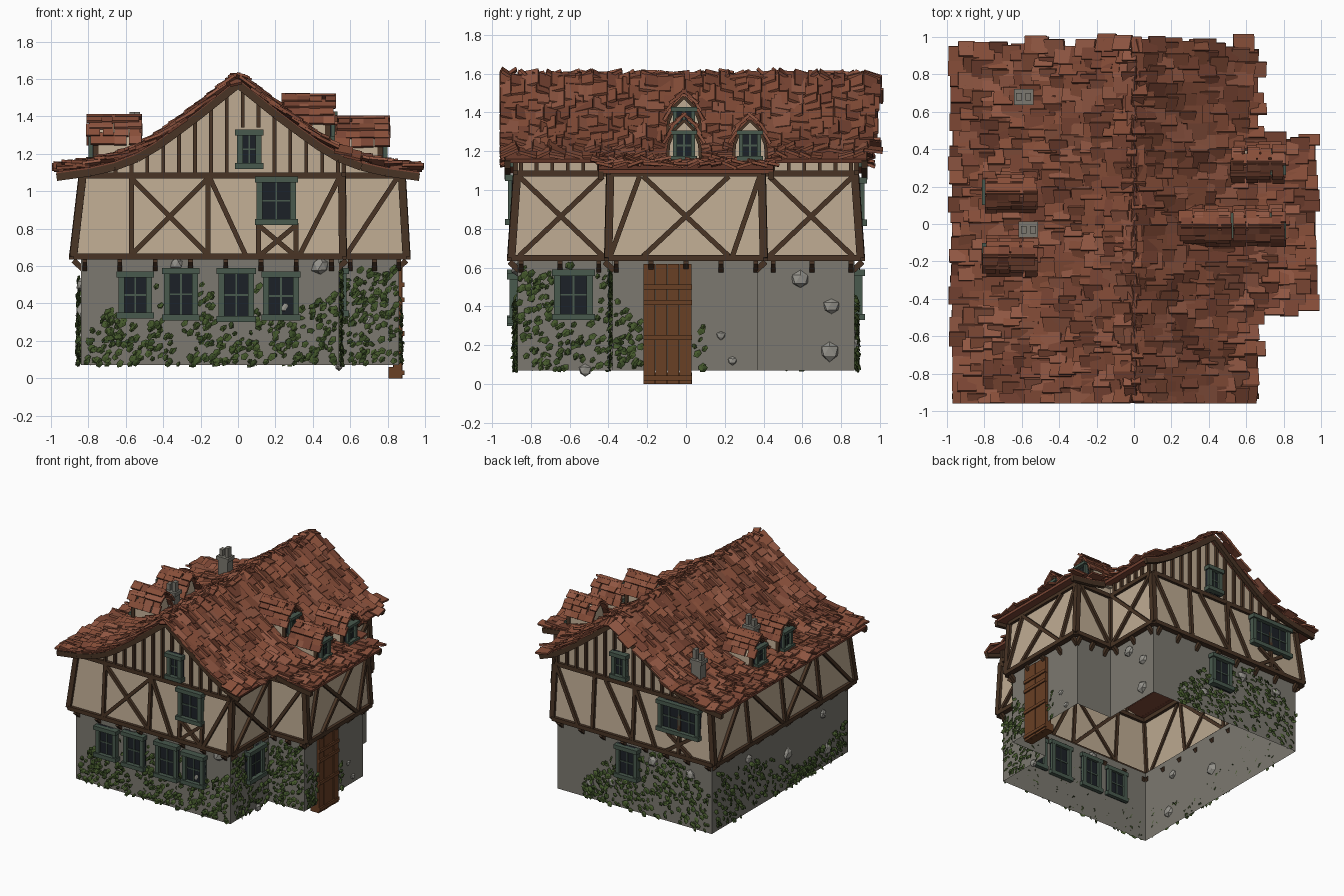
import bpy, bmesh, random, math
from mathutils import Vector as V

if "Cube" in bpy.data.objects:
    bpy.data.objects.remove(bpy.data.objects["Cube"])
random.seed(7)
R = random.uniform
parts = {}
COL = dict(stone=(.2, .19, .16), plaster=(.52, .41, .29), timber=(.065, .034, .018), tile=(.24, .075, .04),
           tile_dark=(.19, .058, .033), tile_light=(.28, .095, .055), frame=(.065, .1, .075), glass=(.012, .015, .02),
           leaf=(.06, .1, .025), leaf_dark=(.04, .07, .018), door=(.14, .05, .018), rock=(.3, .29, .26))

def add(part, col, verts, faces):
    vs, fs, _ = parts.setdefault(part, ([], [], col))
    b = len(vs)
    vs += [tuple(v) for v in verts]
    fs += [[b + i for i in f] for f in faces]

def beam(part, col, p, q, w, d, n):
    """Box from p to q, w wide, d deep along n."""
    p, q = V(p), V(q)
    x = (q - p).normalized()
    y = V(n).cross(x).normalized()
    z = x.cross(y)
    vs = [e + y * (a * w / 2) + z * (b * d / 2) for e in (p, q) for a, b in ((-1, -1), (1, -1), (1, 1), (-1, 1))]
    add(part, col, vs, [(0, 3, 2, 1), (4, 5, 6, 7), (0, 1, 5, 4), (1, 2, 6, 5), (2, 3, 7, 6), (3, 0, 4, 7)])

def loft(part, col, rings):
    n = len(rings[0])
    add(part, col, [v for r in rings for v in r],
        [(k*n + i, k*n + (i+1) % n, (k+1)*n + (i+1) % n, (k+1)*n + i) for k in range(len(rings)-1) for i in range(n)])

PROF = [(0, 1.61), (.1, 1.53), (.2, 1.45), (.32, 1.36), (.43, 1.28), (.54, 1.215), (.66, 1.17), (.79, 1.14), (1.0, 1.115), (1.2, 1.1)]
def roof(x):
    x = abs(x)
    for (a, za), (b, zb) in zip(PROF, PROF[1:]):
        if x <= b:
            return za + (zb - za) * (x - a) / (b - a)

# Wall planes: normal, distance at ground floor / overhang / wall top
WALL = dict(F=((0, -1, 0), .87, .9, .87), B=((0, 1, 0), .87, .9, .87), L=((-1, 0, 0), .84, .88, .83),
            R=((1, 0, 0), .54, .56, .555), E=((1, 0, 0), .86, .9, .875), S=((0, -1, 0), .38, .4, .39), N=((0, 1, 0), .37, .4, .39))
def P(w, u, z, off=0):
    n, g, lo, hi = WALL[w]
    d = g if z < .64 else lo + (hi - lo) * min(1, (z - .65) / .43)
    return V(n) * (d + off) + (V((0, u, z)) if n[0] else V((u, 0, z)))

def ring(k, z):
    f, l, r, e, s, n = [WALL[c][k] for c in 'FLRESN']
    pts = [(-l, -f), (r, -f), (r, -s), (e, -s), (e, n), (r, n), (r, f), (-l, f)]
    return [(x, y, z if z else roof(x) - .02) for x, y in pts]

# Shell: ground floor, jettied upper floor, gables
loft("ground_floor_walls", 'stone', [ring(1, .07), ring(1, .65)])
loft("upper_floor_walls", 'plaster', [ring(1, .65), ring(2, .65), ring(3, 1.08), ring(3, None)])
for s in (-1, 1):
    xs = [-.83] + [x * .1 for x in range(-8, 6)] + [.555]
    add("gable_walls", 'plaster', [(x, s * .87, roof(x) - .02) for x in xs], [tuple(range(len(xs)))])

def stick(w, u1, z1, u2, z2, t=.026):
    beam("timber_frame", 'timber', P(w, u1, z1, .005), P(w, u2, z2, .005), t, .035, WALL[w][0])
def cross(w, a, b, z1=.66, z2=1.07):
    stick(w, a, z1, b, z2)
    stick(w, a, z2, b, z1)

# Horizontal beams, corner posts and overhang brackets
for z, k in ((.65, 2), (1.085, 3)):
    r = ring(k, z)
    for i in range(8):
        d = V(r[(i+1) % 8]) - V(r[i])
        beam("timber_frame", 'timber', r[i], r[(i+1) % 8], .032, .045, d.cross(V((0, 0, 1))))
for a, b in zip(ring(2, .65), ring(3, 1.08)):
    beam("timber_frame", 'timber', a, b, .04, .04, (1, 0, 0))
for w, a, b in (('F', -.82, .5), ('B', -.82, .5), ('L', -.85, .85), ('R', -.85, -.45), ('R', .45, .85),
                ('E', -.36, .36), ('S', .6, .86), ('N', .6, .86)):
    n = max(2, round((b - a) / .18))
    for i in range(n + 1):
        u = a + (b - a) * i / n
        beam("overhang_brackets", 'timber', P(w, u, .585, -.01), P(w, u, .63, .04), .025, .03, WALL[w][0])

# Bracing of each wall
for w in 'FB':
    s = 1 if w == 'F' else -1
    for u in (-.57, -.16):
        stick(w, u, .65, u, 1.08)
    x = .08 if w == 'F' else -.32
    if w == 'F':
        cross(w, -.57, -.16)
        stick(w, -.15, 1.07, .04, .66)
        cross(w, .12, .3, .66, .81)
        for u in (.11, .31):
            stick(w, u, .65, u, .83)
    else:
        stick(w, -.16, .66, .1, 1.07)
        stick(w, .2, .65, .2, 1.08)
        cross(w, -.68, -.46, .66, .81)
        stick(w, -.17, 1.07, -.36, .66)
    stick(w, .54, 1.07, .33, .66)
    for i in range(-8, 7):
        u = i * .085 + .025
        lo = 1.34 if -.03 < u < .13 and w == 'F' or -.11 < u < .05 and w == 'B' else 1.08
        stick(w, u, lo, u, roof(u) - .02, .02)
cross('R', -.86, -.43)
cross('R', .43, .86)
for s in (-1, 1):
    for i in range(6):
        stick('R', s * (.45 + i * .08), 1.08, s * (.45 + i * .08), 1.2, .02)
    stick('E', s * .39, .66, s * .24, 1.07) if s < 0 else stick('E', .24, .66, .38, 1.07)
cross('E', -.22, .22)
for w in 'SN':
    stick(w, .58, .66, .85, 1.07)
for u in (-.45, 0, .45):
    stick('L', u, .65, u, 1.08)
cross('L', -.45, 0)
stick('L', .03, .66, .42, 1.07)
stick('L', -.85, .66, -.48, 1.07)
stick('L', .85, .66, .48, 1.07)

# Windows
def window(c, n, w, h, bars=1, t=.032):
    c, n, up = V(c), V(n), V((0, 0, 1))
    x = up.cross(n)
    beam("window_glass", 'glass', c - up*h/2, c + up*h/2, w, .03, n)
    for s in (-1, 1):
        beam("window_frames", 'frame', c + x*s*(w-t)/2 - up*h/2, c + x*s*(w-t)/2 + up*h/2, t, .07, n)
        e = c + up*s*(h-t)/2 + n*.006
        beam("window_frames", 'frame', e - x*(w/2+.01), e + x*(w/2+.01), t, .085, n)
    for i in range(bars):
        e = c + x*w*((i+1)/(bars+1) - .5)
        beam("window_frames", 'frame', e - up*h/2, e + up*h/2, .009, .042, n)
    beam("window_frames", 'frame', c - x*w/2, c + x*w/2, .009, .042, n)

WIN = [('F', -.55, .445, .18, .25), ('F', -.305, .45, .18, .28), ('F', -.01, .445, .19, .29), ('F', .23, .44, .19, .26),
       ('F', .205, .95, .21, .26), ('F', .06, 1.225, .13, .21), ('R', -.58, .46, .2, .26), ('B', -.1, .46, .19, .26),
       ('B', -.57, .94, .36, .25), ('B', -.03, 1.225, .13, .21)]
for w, u, z, a, b in WIN:
    window(P(w, u, z, .005), WALL[w][0], a, b, 3 if a > .3 else 1)

# Plank door
for i in range(4):
    y = -.19 + i * .0625
    beam("door", 'door', (.855, y, 0), (.855, y, .62), .06, .045 + .006 * (i % 2), (1, 0, 0))
for z in (.03, .24, .42, .5):
    beam("door", 'door', (.88, -.22, z), (.88, .03, z), .025, .02, (1, 0, 0))
beam("door", 'door', (.83, -.22, .03), (.83, .03, .03), .06, .05, (1, 0, 0))

# Roof deck and gable edge boards
def tile(p, q, w, n):
    k = random.choice(('tile', 'tile', 'tile_dark', 'tile_light'))
    beam("roof_tiles_" + k, k, p, q, w, .015, n)
for s in (-1, 1):
    for (a, za), (b, zb) in zip(PROF[:-1], PROF[1:-1]):
        b2 = min(b, .97)
        wide = 1.86 if s < 0 or b < .67 else .9
        p, q = (s*a, 0, za - .02), (s*b2, 0, zb - .02)
        nrm = V((za - zb, 0, b - a)) if s > 0 else V((zb - za, 0, b - a))
        beam("roof_deck", 'tile_dark', p, q, wide, .02, nrm)
        for e in (-1, 1):
            y = e * (wide / 2 - .01)
            beam("gable_edge_boards", 'timber', (p[0], y, p[2] - .02), (q[0], y, q[2] - .02), .03, .04, nrm)
    # Overlapping uneven tiles, row by row from the eaves
    rows = 18
    for r in range(rows):
        x0 = .985 - r * .985 / rows
        y = -.96
        while y < .93:
            w = R(.055, .1)
            x = min(.995, x0 + R(-.02, .015))
            yc = y + w / 2
            y += w * .97
            if s > 0 and x > .71 and abs(yc) > .46:
                continue
            xi = max(-.015, x - R(.085, .12))
            lift = R(.008, .024)
            p, q = V((s*x, yc, roof(x) + lift)), V((s*xi, yc, roof(xi) + R(0, .006)))
            tile(p, q, w, V((s*(q.z - p.z), R(-.05, .05), x - xi)))

# Dormers
OUT = [(-.085, 0), (-.08, .08), (-.05, .155), (0, .205), (.05, .155), (.08, .08), (.085, 0)]
def dormer(s, xf, yc, zb):
    pts = lambda x, k=1: [V((s*x, yc + a*k, zb + b*k)) for a, b in OUT]
    f, bk = pts(xf), pts(xf - .2)
    add("dormer_walls", 'plaster', f + bk, [tuple(range(7)), tuple(range(13, 6, -1))] +
        [(i, (i+1) % 7, 7 + (i+1) % 7, 7 + i) for i in range(7)])
    for a, b in zip(f, f[1:]):
        beam("dormer_trim", 'timber', a, b, .016, .03, (s, 0, 0))
    window((s*(xf + .004), yc, zb + .075), (s, 0, 0), .115, .155, 1, .022)
    o = pts(0, 1.13)
    for i in (1, 2, 3, 4):
        lo, hi = (o[i], o[i+1]) if i < 3 else (o[i+1], o[i])
        for j in range(4):
            for t in (0, .55):
                x = s * (xf + .005 - j * .068 + R(-.012, .012))
                p, q = lo.lerp(hi, t - .15), lo.lerp(hi, t + .65)
                out = V((0, -1 if i < 3 else 1, .7))
                p, q = V((x, p.y, p.z)) + out * R(.004, .014), V((x, q.y, q.z))
                tile(p, q, R(.055, .085), out)
for d in ((1, .76, -.01, 1.155), (1, .76, .33, 1.155), (1, .48, -.01, 1.275), (-1, .76, .17, 1.165), (-1, .76, -.17, 1.165)):
    dormer(*d)

# Chimneys
for x, y in ((-.59, .68), (-.565, -.03)):
    for dx, z1, z2, w, d in ((0, 1.12, 1.33, .085, .07), (0, 1.32, 1.35, .105, .085), (-.025, 1.34, 1.4, .03, .04), (.025, 1.34, 1.425, .03, .04)):
        beam("chimneys", 'stone', (x + dx, y, z1), (x + dx, y, z2), d, w, (1, 0, 0))

# Ivy: wall, span, leaf count, heights along the span
IVY = [('F', -.81, .53, 430, (.25, .38, .3, .55, .6, .45, .42, .5, .38, .42, .45)), ('S', .55, .85, 150, (.5, .62, .55, .6)),
       ('R', -.86, -.4, 190, (.62, .55, .62, .6, .62)), ('E', -.37, -.23, 50, (.45, .33)), ('E', .04, .1, 8, (.34, .3)),
       ('B', -.82, .3, 380, (.4, .55, .62, .5, .45, .2)), ('L', -.83, .85, 330, (.35, .25, .2, .35, .45, .5, .55))]
for w, a, b, cnt, hs in IVY:
    for _ in range(cnt):
        t = R(0, .999)
        k = t * (len(hs) - 1)
        h = hs[int(k)] + (hs[int(k)+1] - hs[int(k)]) * (k % 1)
        u, z = a + (b - a) * t, .075 + (h - .075) * R(0, 1)
        if any(w == v and abs(u - wu) < ww/2 + .01 and abs(z - wz) < wh/2 + .01 for v, wu, wz, ww, wh in WIN):
            continue
        n = (V(WALL[w][0]) + V((R(-.6, .6), R(-.6, .6), R(-.2, .7)))).normalized()
        x = n.orthogonal().normalized()
        y, c, r, a0 = n.cross(x), P(w, u, z, R(.004, .018)), R(.016, .027), R(0, 6)
        vs = [c + (x*math.cos(a0 + i*math.tau/5) + y*math.sin(a0 + i*math.tau/5)*.75) * r for i in range(5)] + [c + n*.008]
        g = random.choice(('leaf', 'leaf', 'leaf_dark'))
        add("ivy_" + g, g, vs, [(i, (i+1) % 5, 5) for i in range(5)] + [(4, 3, 2, 1, 0)])

# Loose stones set in the walls
bm = bmesh.new()
bmesh.ops.create_icosphere(bm, subdivisions=1, radius=1)
bm.verts.index_update()
IV, IF = [v.co.copy() for v in bm.verts], [[v.index for v in f.verts] for f in bm.faces]
bm.free()
for w, u, z, r in (('F', .44, .6, .05), ('F', .25, .38, .04), ('F', -.33, .61, .035), ('S', .7, .31, .035), ('R', .59, .54, .05), ('R', .75, .4, .045),
                   ('R', .74, .17, .055), ('E', .18, .25, .025), ('E', .24, .12, .025), ('R', -.52, .07, .035), ('B', -.32, .52, .045),
                   ('B', .25, .2, .04), ('B', -.65, .5, .04), ('B', .05, .25, .04), ('L', -.1, .35, .05), ('L', -.6, .2, .05), ('L', .4, .5, .04), ('L', -.55, .5, .04)):
    n = V(WALL[w][0])
    add("wall_stones", 'rock', [P(w, u, z) + (v - n * (v.dot(n) * .35)) * (r * R(.85, 1.1)) for v in IV], IF)

# Turn collected parts into objects
mats = {}
for k, c in COL.items():
    mats[k] = bpy.data.materials.new(k)
    mats[k].diffuse_color = (*c, 1)
for name, (vs, fs, col) in parts.items():
    me = bpy.data.meshes.new(name)
    me.from_pydata(vs, [], fs)
    bm = bmesh.new()
    bm.from_mesh(me)
    if "walls" not in name or "dormer" in name:
        bmesh.ops.recalc_face_normals(bm, faces=bm.faces)
    bm.to_mesh(me)
    bm.free()
    me.materials.append(mats[col])
    bpy.context.collection.objects.link(bpy.data.objects.new(name, me))

for m in bpy.data.materials:
    if m.users and not m.is_grease_pencil:
        m.use_nodes = True
        m.node_tree.nodes["Principled BSDF"].inputs["Base Color"].default_value = m.diffuse_color
